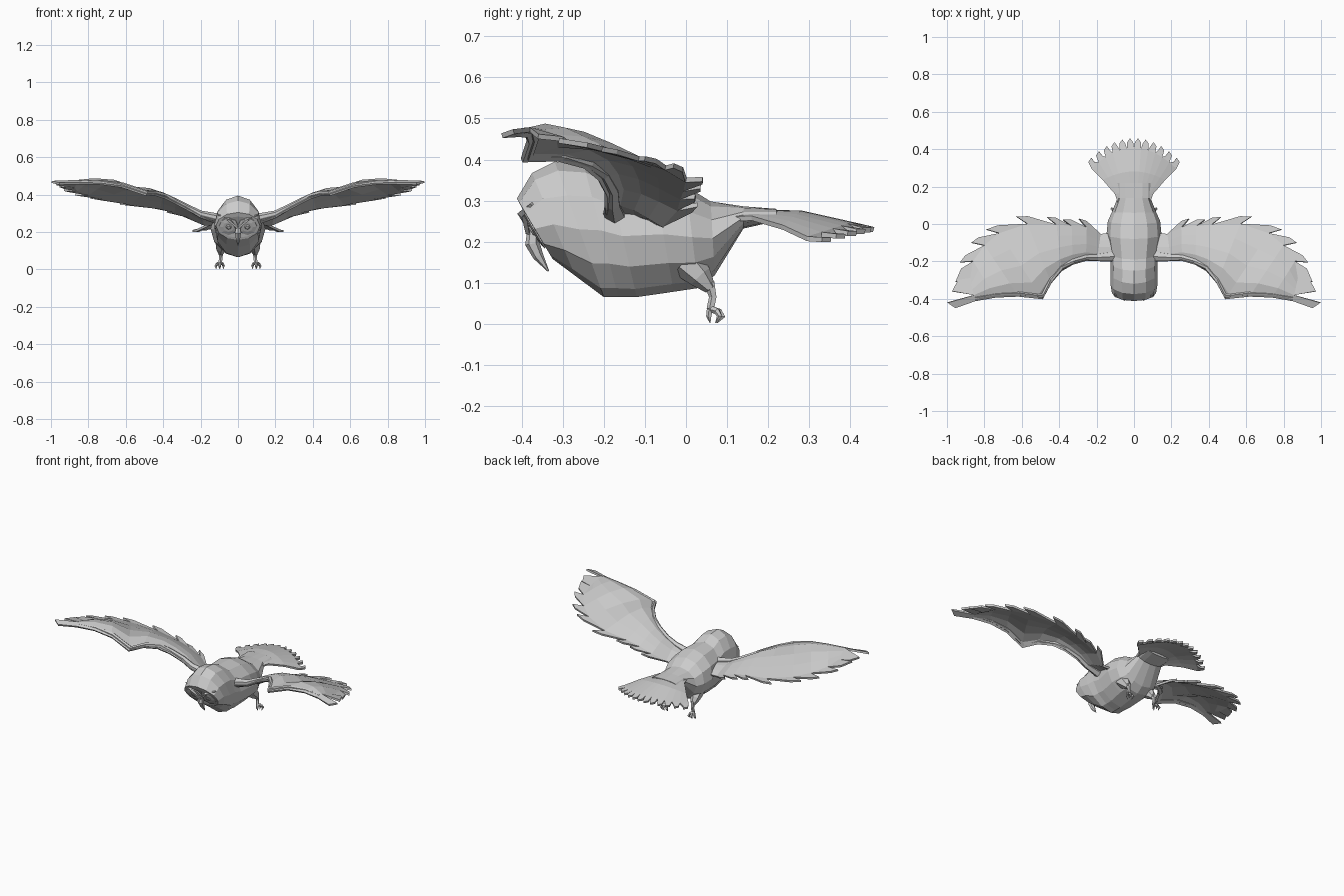
import bpy, bmesh, math
from mathutils import Vector as V

if "Cube" in bpy.data.objects:
    bpy.data.objects.remove(bpy.data.objects["Cube"])


def make(name, verts, faces, mirror=False, thick=0):
    me = bpy.data.meshes.new(name)
    me.from_pydata([tuple(v) for v in verts], [], faces)
    bm = bmesh.new()
    bm.from_mesh(me)
    bmesh.ops.recalc_face_normals(bm, faces=bm.faces)
    bm.to_mesh(me)
    bm.free()
    ob = bpy.data.objects.new(name, me)
    bpy.context.collection.objects.link(ob)
    if thick:
        m = ob.modifiers.new("thickness", 'SOLIDIFY')
        m.thickness, m.offset = thick, 0
    if mirror:
        m = ob.modifiers.new("mirror", 'MIRROR')
        m.use_mirror_merge = False
    return ob


def loft(name, rings, mirror=False):
    n = len(rings[0])
    faces = [(r * n + i, r * n + (i + 1) % n, (r + 1) * n + (i + 1) % n, (r + 1) * n + i)
             for r in range(len(rings) - 1) for i in range(n)]
    faces += [tuple(range(n)), tuple(range((len(rings) - 1) * n, len(rings) * n))]
    return make(name, [p for r in rings for p in r], faces, mirror)


def tube(name, pts, radii, n=5, mirror=True):
    pts = [V(p) for p in pts]
    rings = []
    for k, p in enumerate(pts):
        d = (pts[min(k + 1, len(pts) - 1)] - pts[max(k - 1, 0)]).normalized()
        u = d.cross(V((1, 0, 0)) if abs(d.x) < .8 else V((0, 1, 0))).normalized()
        w = d.cross(u)
        rings.append([p + radii[k] * (u * math.cos(a) + w * math.sin(a))
                      for a in (math.tau * i / n for i in range(n))])
    return loft(name, rings, mirror)


# Head and body: tilted oval rings (top y, z, bottom y, z, half width)
sections = [(-.37, .245, -.35, .215, .03), (-.4, .283, -.332, .17, .105),
            (-.412, .305, -.325, .158, .118), (-.375, .367, -.27, .117, .126),
            (-.32, .395, -.2, .065, .126), (-.25, .39, -.165, .065, .125),
            (-.19, .362, -.12, .065, .13), (-.08, .358, -.03, .078, .147),
            (0, .335, .03, .087, .14), (.06, .298, .07, .118, .118),
            (.14, .286, .14, .232, .088), (.22, .28, .22, .25, .09)]
rings = []
for ty, tz, by, bz, hw in sections:
    t, b = V((0, ty, tz)), V((0, by, bz))
    rings.append([(t + b) / 2 + (t - b) / 2 * math.cos(a) + V((hw * math.sin(a), 0, 0))
                  for a in (math.tau * i / 12 for i in range(12))])
loft("body", rings)

# Tail: fan sheet with pointed feather ends (half width, y, z, y drop, z drop at the sides)
N = 12
rows = [(.08, .10, .265, 0, .01), (.10, .17, .272, .01, .015),
        (.165, .28, .27, .045, .035), (.225, .405, .242, .11, .035)]
verts, faces = [], []
for w, y, z, dy, dz in rows:
    for i in range(N + 1):
        s = 2 * i / N - 1
        verts.append((w * s, y - dy * s * s, z - dz * s * s))
for r in range(len(rows) - 1):
    for i in range(N):
        a = r * (N + 1) + i
        faces.append((a, a + 1, a + N + 2, a + N + 1))
for i in range(N):
    s = (2 * i + 1) / N - 1
    for off, back in ((-.065, .022), (0, 0), (.065, .022)):
        q = s + off
        verts.append((.248 * q, .458 - back - .125 * s * s, .23 - .03 * s * s))
    a, n = 3 * (N + 1) + i, len(verts)
    faces.append((a, a + 1, n - 1, n - 2, n - 3))
make("tail", verts, faces, thick=.012)

# Wing: stations of leading edge and trailing edge points, arched between
lead = [(.07, -.2, .25), (.2, -.195, .283), (.26, -.195, .315), (.33, -.215, .352),
        (.39, -.25, .382), (.445, -.315, .4), (.49, -.40, .398), (.62, -.385, .442),
        (.74, -.39, .458), (.85, -.41, .46)]
trail = [(.09, -.05, .24), (.18, -.055, .24), (.255, -.02, .28), (.335, -.012, .308),
         (.415, -.005, .328), (.57, 0, .35), (.72, -.05, .38), (.80, -.115, .402),
         (.86, -.2, .425), (.875, -.29, .442)]
chord = [(0, 0), (.08, .022), (.25, .042), (.5, .04), (.75, .022), (1, 0)]
C = len(chord)
verts, faces = [], []
for l, t in zip(lead, trail):
    l, t = V(l), V(t)
    arch = min(1, (t - l).length / .3)
    for f, h in chord:
        verts.append(l.lerp(t, f) + V((0, 0, h * arch)))
for k in range(len(lead) - 1):
    for j in range(C - 1):
        a = k * C + j
        faces.append((a, a + 1, a + C + 1, a + C))

# Feather tips along the trailing edge
tips = [(.295, .028, .29), (.38, .022, .31), (.465, .036, .335), (.63, .04, .352),
        (.79, -.03, .385), (.87, -.10, .402), (.93, -.205, .425)]
for i, tip in enumerate(tips):
    a, b, t = (i + 2) * C - 1, (i + 3) * C - 1, V(tip)
    d = (t - verts[a]).normalized()
    verts += [verts[a].lerp(t, .72) + .014 * V((-d.y, d.x, 0)), t]
    n = len(verts)
    faces.append((a, n - 2, n - 1, b))

# Long feathers at the wing end
end = (len(lead) - 1) * C
for loop, p, q in [((end - 1, end + 5), (.925, -.24, .435), (.955, -.31, .446)),
                   ((end + 5, end + 4, end + 3, end + 2), (.94, -.30, .45), (.972, -.36, .456)),
                   ((end + 2, end + 1, end), (.996, -.42, .468), (.955, -.448, .458))]:
    verts += [V(p), V(q)]
    faces.append((loop[0], len(verts) - 2, len(verts) - 1, *loop[:0:-1]))
make("wing", verts, faces, mirror=True, thick=.012)

# Thick front edge of the wing
tube("wing_arm", [(.05, -.17, .255), *[V(p) + V((0, .016, .012)) for p in lead[1:]]],
     [.035, .02, .016, .014, .014, .014, .013, .012, .009, .006], 6)

# Face: eye discs, eyes, brows and hooked beak
nrm, up = V((0, -.87, -.5)), V((0, -.5, .87))
for name, r0, r1, depth in (("face_disc", .052, .03, .01), ("eye", .017, .01, .014)):
    c = V((.05, -.366, .232))
    loft(name, [[c + nrm * d + rad * (V((1, 0, 0)) * math.cos(a) + up * math.sin(a))
                 for a in (math.tau * i / 8 for i in range(8))]
                for rad, d in ((r0, -.01), (r0, depth * .6), (r1, depth))], True)
tube("brow", [(.006, -.383, .222), (.05, -.4, .268), (.105, -.375, .292)],
     [.008, .011, .004], 4)
tube("beak", [(0, -.372, .23), (0, -.374, .195), (0, -.36, .165), (0, -.335, .128)],
     [.014, .018, .013, .002], 6, False)

# Thighs, legs and curled toes
tube("thigh", [(.085, .0, .15), (.09, .035, .115), (.092, .06, .085)], [.04, .03, .014], 6)
tube("leg", [(.092, .058, .1), (.092, .066, .065), (.095, .06, .035)], [.014, .01, .01])
b = V((.095, .062, .036))
for dx, dy in ((-.018, .022), (.004, .028), (.024, .02), (.002, -.006)):
    tube("toe", [b, b + V((dx * .7, dy * .7, -.006)), b + V((dx, dy, -.018)),
                 b + V((dx * .9, dy * .5, -.034))], [.009, .008, .007, .001])
